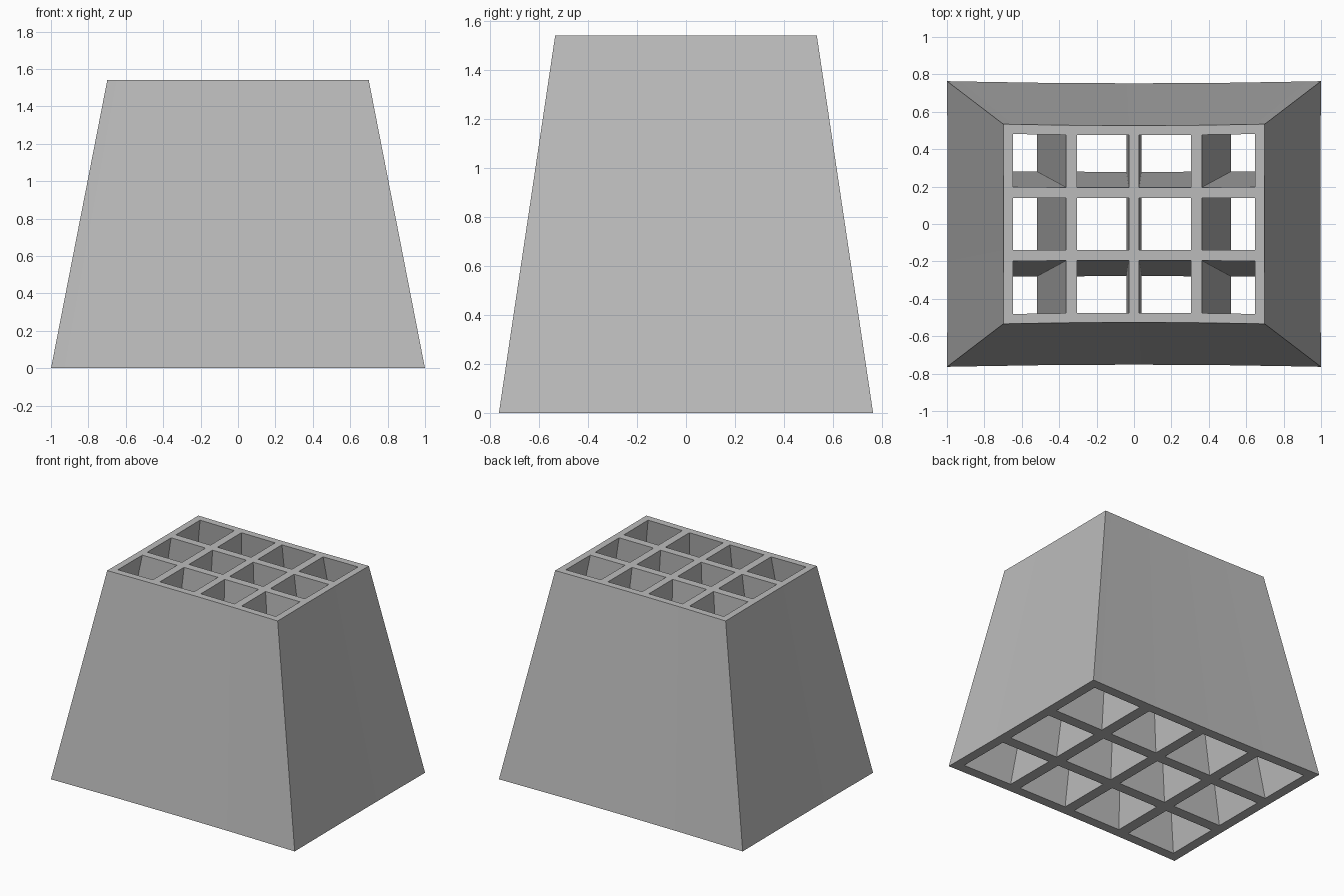
import bpy
import bmesh

cube = bpy.data.objects.get("Cube")
if cube:
    bpy.data.objects.remove(cube, do_unlink=True)

HEIGHT = 1.54
FLARE = 1.43  # footprint scale from top to base
HALF_X = [0.028, 0.306, 0.364, 0.648, 0.699]
HALF_Y = [0.14, 0.198, 0.482, 0.534]
xs = [-v for v in reversed(HALF_X)] + HALF_X
ys = [-v for v in reversed(HALF_Y)] + HALF_Y

grey = bpy.data.materials.new("plain_grey")
grey.use_nodes = True
colour = (0.5, 0.5, 0.5, 1)
grey.diffuse_color = colour
grey.node_tree.nodes["Principled BSDF"].inputs["Base Color"].default_value = colour


def bowed(x, y):
    """Pull the middles of the outer sides slightly inward."""
    u, v = x / xs[-1], y / ys[-1]
    return x * (1 - 0.003 * (1 - v * v)), y * (1 - 0.015 * (1 - u * u))


def is_hole(i, j):
    return i % 2 == 1 and j % 2 == 1


# Top lattice: cells between grid lines, leaving the openings empty
bm = bmesh.new()
grid = [[bm.verts.new((*bowed(x, y), HEIGHT)) for y in ys] for x in xs]
# Cell 0 is rim, 1 opening, 2 bar, and so on
for i in range(len(xs) - 1):
    for j in range(len(ys) - 1):
        if not is_hole(i, j):
            bm.faces.new((grid[i][j], grid[i + 1][j],
                          grid[i + 1][j + 1], grid[i][j + 1]))

# Extrude down to the flared base so every shaft widens with the body
top_faces = bm.faces[:]
result = bmesh.ops.extrude_face_region(bm, geom=top_faces, use_keep_orig=True)
for item in result["geom"]:
    if isinstance(item, bmesh.types.BMVert):
        item.co.x *= FLARE
        item.co.y *= FLARE
        item.co.z = 0
bmesh.ops.recalc_face_normals(bm, faces=bm.faces[:])

mesh = bpy.data.meshes.new("tapered_grid_block")
bm.to_mesh(mesh)
bm.free()
mesh.materials.append(grey)
block = bpy.data.objects.new("tapered_grid_block", mesh)
bpy.context.collection.objects.link(block)
